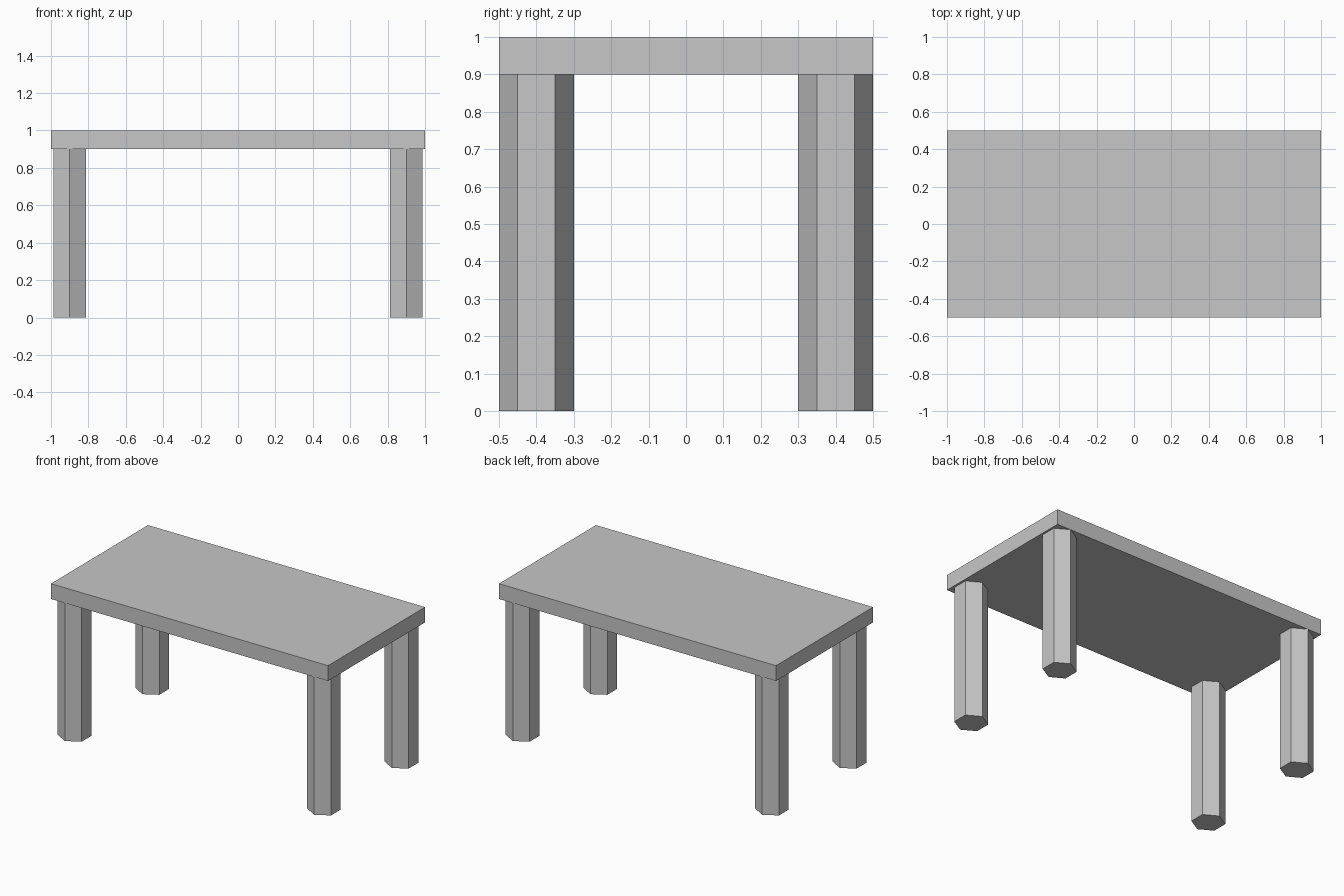
import bpy

# Remove the default cube
cube = bpy.data.objects.get("Cube")
if cube:
    bpy.data.objects.remove(cube, do_unlink=True)

TOP_THICKNESS = 0.1
LEG_HEIGHT = 0.9
LEG_RADIUS = 0.1

# Single plain grey
grey = bpy.data.materials.new("plain_grey")
grey.use_nodes = True
colour = (0.57, 0.57, 0.57, 1)
grey.diffuse_color = colour
grey.node_tree.nodes["Principled BSDF"].inputs["Base Color"].default_value = colour


def finish(name):
    obj = bpy.context.object
    obj.name = name
    obj.data.name = name
    obj.data.materials.append(grey)
    return obj


# Table top: flat slab
bpy.ops.mesh.primitive_cube_add(size=1, location=(0, 0, LEG_HEIGHT + TOP_THICKNESS / 2))
table_top = finish("table_top")
table_top.scale = (2, 1, TOP_THICKNESS)
bpy.ops.object.transform_apply(location=False, rotation=False, scale=True)

# Legs: hexagonal posts, corners pointing front and back
for side, x in (("left", 0.9), ("right", -0.9)):
    for end, y in (("front", -0.4), ("back", 0.4)):
        bpy.ops.mesh.primitive_cylinder_add(
            vertices=6, radius=LEG_RADIUS, depth=LEG_HEIGHT,
            location=(x, y, LEG_HEIGHT / 2))
        finish(f"{end}_{side}_leg")
